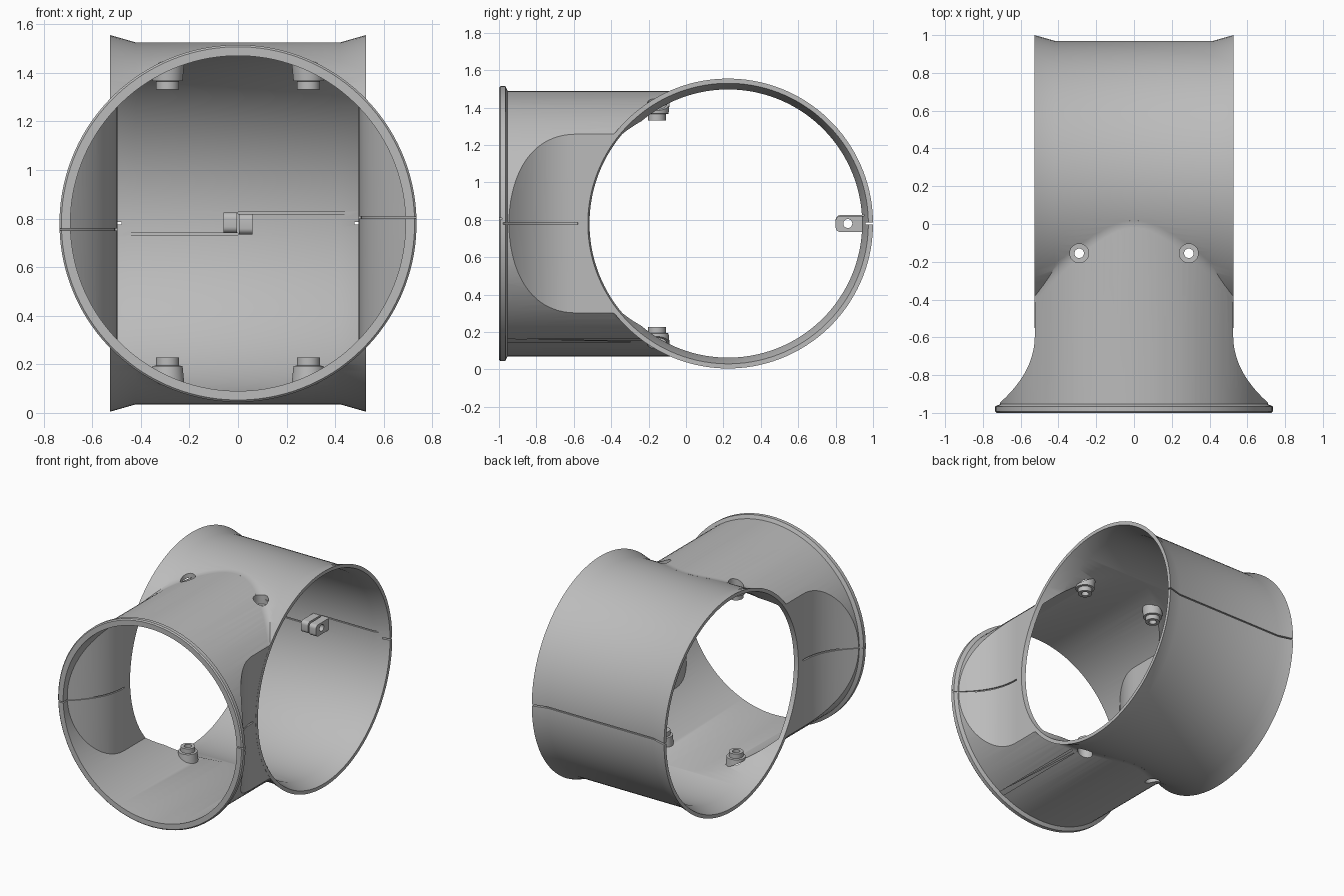
import bpy, bmesh, math
from mathutils import Vector

if "Cube" in bpy.data.objects:
    bpy.data.objects.remove(bpy.data.objects["Cube"], do_unlink=True)

grey = bpy.data.materials.new("plain grey")
grey.use_nodes = True
grey.diffuse_color = (0.5, 0.5, 0.5, 1)
grey.node_tree.nodes["Principled BSDF"].inputs["Base Color"].default_value = (0.5, 0.5, 0.5, 1)

MID = 0.78          # height of both pipe axes
TUBE_Y = 0.225      # cross tube axis
HALF = 0.525        # half length of the cross tube
WALL = 0.028


def loft(name, rings):
    """Closed solid skinned through rings of equal point count."""
    bm = bmesh.new()
    loops = [[bm.verts.new(p) for p in ring] for ring in rings]
    n = len(loops[0])
    for a, b in zip(loops, loops[1:]):
        for i in range(n):
            j = (i + 1) % n
            bm.faces.new((a[i], a[j], b[j], b[i]))
    bm.faces.new(loops[0])
    bm.faces.new(loops[-1][::-1])
    bmesh.ops.recalc_face_normals(bm, faces=bm.faces)
    mesh = bpy.data.meshes.new(name)
    bm.to_mesh(mesh)
    bm.free()
    mesh.materials.append(grey)
    obj = bpy.data.objects.new(name, mesh)
    bpy.context.collection.objects.link(obj)
    return obj


def lathe(name, axis, centre, profile, n=128):
    """Turned solid; profile is (distance along axis, radius)."""
    rings = []
    for d, r in profile:
        ring = []
        for i in range(n):
            a = 2 * math.pi * (i + 0.5) / n
            p = [r * math.cos(a), r * math.sin(a)]
            p.insert("xyz".index(axis), d)
            ring.append(Vector(p) + Vector(centre))
        rings.append(ring)
    return loft(name, rings)


def prism_z(name, points, low, high):
    return loft(name, [[(x, y, z) for x, y in points] for z in (low, high)])


def box(name, low, high):
    (x0, y0, z0), (x1, y1, z1) = low, high
    return prism_z(name, [(x0, y0), (x1, y0), (x1, y1), (x0, y1)], z0, z1)


def combine(target, other, op, keep=False):
    mod = target.modifiers.new(op, "BOOLEAN")
    mod.operation, mod.solver, mod.object = op, "EXACT", other
    bpy.context.view_layer.objects.active = target
    bpy.ops.object.modifier_apply(modifier=mod.name)
    if not keep:
        bpy.data.objects.remove(other, do_unlink=True)


def side(inset):
    """Flared side line of the branch, from the mouth inward."""
    line = []
    for i in range(25):
        y = -1.02 + 0.44 * i / 24
        line.append((HALF - inset + 0.2 * max(0, (-0.58 - y) / 0.38) ** 2.2, y))
    return line + [(HALF - inset, 0.2)]


def flared(inset):
    line = side(inset)
    return line + [(-x, y) for x, y in reversed(line)]


def branch(name, radius, inset, start):
    body = lathe(name, "y", (0, 0, MID), [(start, radius), (0.19, radius)])
    combine(body, prism_z("flare", flared(inset), -0.2, 1.8), "INTERSECT")
    return body


def junction_fillet(s, r=0.15, main=0.745, sub=0.71, sink=0.008):
    """Concave blend where the branch runs into the cross tube."""
    rings = []
    for i in range(33):
        x = (HALF + 0.0005) * (i / 16 - 1)
        top = math.sqrt(sub ** 2 - x ** 2)
        cz = top + r
        dy = math.sqrt((main + r) ** 2 - cz ** 2)
        cy = TUBE_Y - dy
        end = math.atan2(-cz, dy)
        arc = []
        for k in range(11):
            a = -math.pi / 2 + (end + math.pi / 2) * k / 10
            arc.append((cy + r * math.cos(a), cz + r * math.sin(a)))
        low = top - sink
        inner = [(TUBE_Y - dy * (main - sink) / (main + r), cz * (main - sink) / (main + r)),
                 (TUBE_Y - math.sqrt((main - sink) ** 2 - low ** 2), low), (cy, low)]
        rings.append([(x, y, MID + s * z) for y, z in arc + inner])
    return loft("fillet", rings)


# Outer body: cross tube, branch, blends and mouth lip
END = HALF + 0.001
shell = lathe("tee_shell", "x", (0, TUBE_Y, MID),
              [(-END, 0.775), (-0.42, 0.745), (0.42, 0.745), (END, 0.775)])
combine(shell, branch("branch", 0.71, 0, -0.99), "UNION")
for s in (1, -1):
    combine(shell, junction_fillet(s), "UNION")
combine(shell, lathe("lip", "y", (0, 0, MID),
                     [(-1, 0.727), (-0.992, 0.735), (-0.966, 0.735), (-0.953, 0.708)]), "UNION")

# Hollow inside
combine(shell, lathe("bore", "x", (0, TUBE_Y, MID),
                     [(-0.56, 0.758), (-END, 0.75), (-0.42, 0.717),
                      (0.42, 0.717), (END, 0.75), (0.56, 0.758)]), "DIFFERENCE")
combine(shell, branch("branch_bore", 0.69, WALL, -1.015), "DIFFERENCE")

# Parting seam grooves, outside then inside
G = 0.005
combine(shell, box("seam", (-0.6, 0.96, MID - G), (0.6, 1.02, MID + G)), "DIFFERENCE")
for s in (1, -1):
    strip = [(s * x, y) for x, y in side(0.011)[:-1]] + [(s * 0.9, -0.5), (s * 0.9, -1.02)]
    combine(shell, prism_z("seam", strip, MID - G, MID + G), "DIFFERENCE")
    z = MID + s * 0.025
    strip = [(s * x, y) for x, y in side(0.018)[:-1]] + [(s * 0.3, -0.58), (s * 0.3, -1.02)]
    combine(shell, prism_z("seam", strip, z - 0.004, z + 0.004), "DIFFERENCE")
    z = MID + s * 0.043
    x0, x1 = sorted((0, s * 0.6))
    combine(shell, box("seam", (x0, 0.5, z - 0.004), (x1, TUBE_Y + 0.728, z + 0.004)), "DIFFERENCE")

# Screw bosses with counterbored holes
parts = [shell]
for s, level in ((1, "upper"), (-1, "lower")):
    for x, hand in ((0.29, "left"), (-0.29, "right")):
        spot = (x, -0.155, MID)
        boss = lathe(f"{level}_{hand}_screw_boss", "z", spot,
                     [(s * 0.552, 0.047), (s * 0.585, 0.047), (s * 0.587, 0.062), (s * 0.69, 0.072)], 48)
        combine(boss, lathe("trim", "y", (0, 0, MID), [(-0.5, 0.7), (0.2, 0.7)]), "INTERSECT")
        hole = lathe("hole", "z", spot,
                     [(s * 0.5, 0.025), (s * 0.6, 0.025), (s * 0.601, 0.05), (s * 0.9, 0.05)], 48)
        combine(shell, hole, "DIFFERENCE", keep=True)
        combine(boss, hole, "DIFFERENCE")
        parts.append(boss)

# Pair of joining lugs on the inner back wall
for s, hand in ((1, "left"), (-1, "right")):
    z = MID + s * -0.003
    outline = [(0.95, z + 0.042), (0.95, z - 0.042)]
    for centre, start in ((z - 0.017, 270), (z + 0.017, 180)):
        for k in range(7):
            a = math.radians(start - 15 * k)
            outline.append((0.825 + 0.025 * math.cos(a), centre + 0.025 * math.sin(a)))
    lug = loft(f"{hand}_joining_lug", [[(x, y, h) for y, h in outline] for x in (s * 0.004, s * 0.06)])
    combine(lug, lathe("hole", "x", (0, 0.865, MID), [(-0.2, 0.024), (0.2, 0.024)], 32), "DIFFERENCE")
    parts.append(lug)

for obj in parts:
    bpy.ops.object.select_all(action="DESELECT")
    obj.select_set(True)
    bpy.context.view_layer.objects.active = obj
    bpy.ops.object.shade_smooth_by_angle(angle=math.radians(32))
